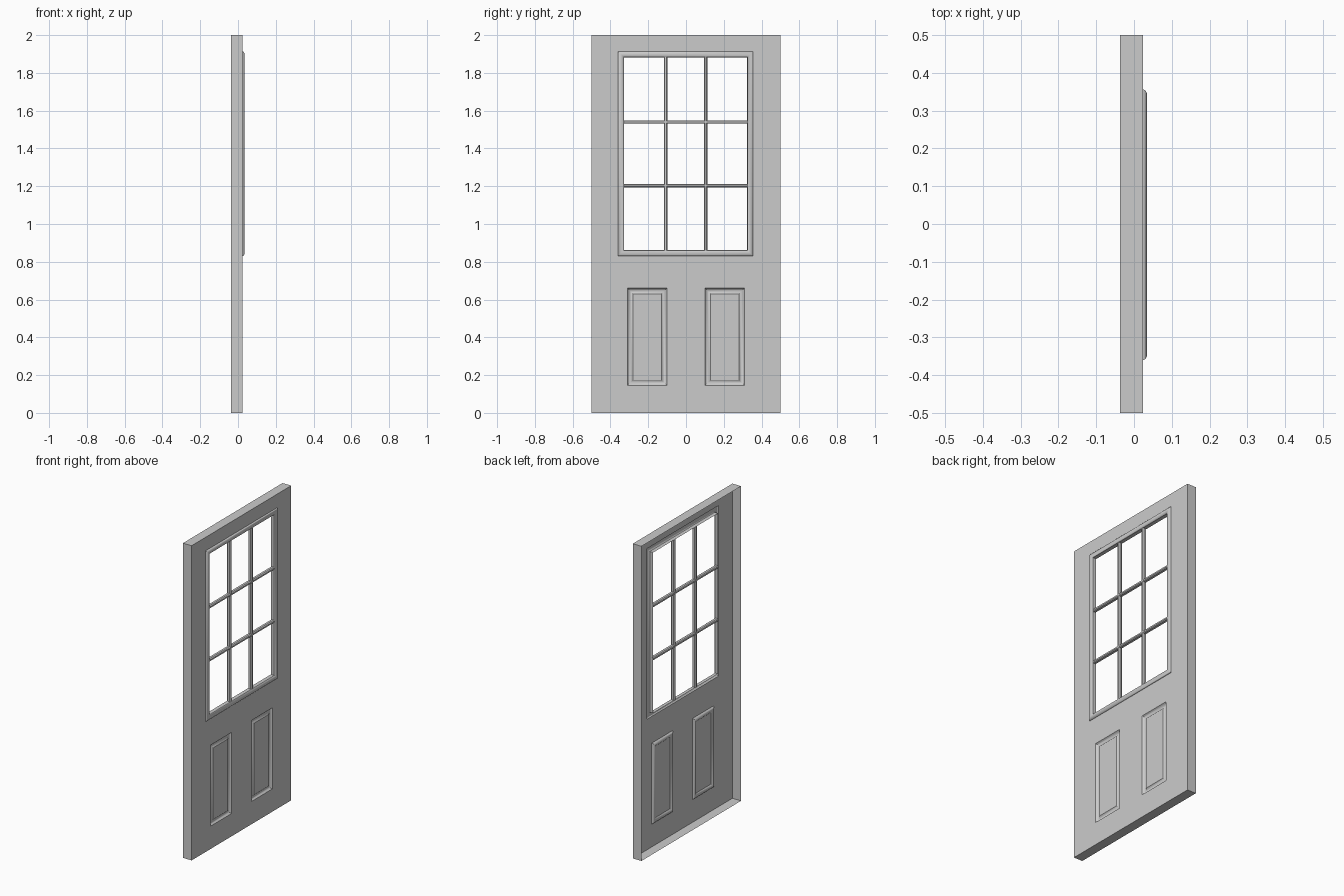
import bpy, bmesh

if "Cube" in bpy.data.objects:
    bpy.data.objects.remove(bpy.data.objects["Cube"])

BACK, FACE = -0.037, 0.024
WIN = (-0.36, 0.356, 0.83, 1.914)       # outer edge of window moulding
PANELS = [(-0.31, -0.10, 0.145, 0.66), (0.10, 0.31, 0.145, 0.66)]


def finish(bm, name, angle=0.6):
    bmesh.ops.remove_doubles(bm, verts=bm.verts, dist=1e-5)
    me = bpy.data.meshes.new(name)
    bm.to_mesh(me)
    bm.free()
    ob = bpy.data.objects.new(name, me)
    bpy.context.collection.objects.link(ob)
    bpy.ops.object.select_all(action='DESELECT')
    ob.select_set(True)
    bpy.context.view_layer.objects.active = ob
    bpy.ops.object.shade_smooth_by_angle(angle=angle)
    return ob


def rings(bm, rect, profile, cap=False):
    """Sweep an (inset, x) profile round a rectangle with mitred corners."""
    y0, y1, z0, z1 = rect
    prev = None
    for d, x in profile:
        ring = [bm.verts.new((x, y, z)) for y, z in (
            (y0 + d, z0 + d), (y1 - d, z0 + d), (y1 - d, z1 - d), (y0 + d, z1 - d))]
        if prev:
            for i in range(4):
                j = (i + 1) % 4
                bm.faces.new((prev[i], prev[j], ring[j], ring[i]))
        prev = ring
    if cap:
        bm.faces.new(prev)


# Door skin: front sheet with openings and side walls, open at the back
bm = bmesh.new()
holes = [WIN] + PANELS
ys = sorted({-0.5, 0.5} | {v for h in holes for v in h[:2]})
zs = sorted({0.0, 2.0} | {v for h in holes for v in h[2:]})
for ya, yb in zip(ys, ys[1:]):
    for za, zb in zip(zs, zs[1:]):
        cy, cz = (ya + yb) / 2, (za + zb) / 2
        if any(h[0] < cy < h[1] and h[2] < cz < h[3] for h in holes):
            continue
        bm.faces.new([bm.verts.new((FACE, y, z)) for y, z in
                      ((ya, za), (yb, za), (yb, zb), (ya, zb))])
rings(bm, (-0.5, 0.5, 0, 2), [(0, BACK), (0, FACE)])
finish(bm, "door_skin")

# Lower pressed panels: groove with raised field
for n, rect in enumerate(PANELS):
    bm = bmesh.new()
    rings(bm, rect, [(0, FACE), (0.005, 0.017), (0.011, 0.013), (0.017, 0.012),
                     (0.022, 0.014), (0.030, 0.021)], cap=True)
    finish(bm, f"panel_{n + 1}")

# Window moulding: rounded outside, stepping back into the opening
bm = bmesh.new()
rings(bm, WIN, [(0, FACE), (0.001, 0.028), (0.005, 0.032), (0.012, 0.035),
                (0.020, 0.035), (0.027, 0.032), (0.031, 0.027), (0.032, 0.004)])
finish(bm, "window_frame")


# Glazing bars with chamfered edges
def bar(name, a, b, vertical):
    w = 0.009
    section = [(-w, 0.008), (-w / 2, 0.003), (w / 2, 0.003), (w, 0.008),
               (w, 0.022), (w / 2, 0.028), (-w / 2, 0.028), (-w, 0.022)]
    bm = bmesh.new()
    ends = []
    for t in b:
        ends.append([bm.verts.new((x, a + s, t) if vertical else (x, t, a + s))
                     for s, x in section])
    for i in range(8):
        j = (i + 1) % 8
        bm.faces.new((ends[0][i], ends[0][j], ends[1][j], ends[1][i]))
    for e in ends:
        bm.faces.new(e)
    bmesh.ops.recalc_face_normals(bm, faces=bm.faces)
    finish(bm, name)


open_y = (WIN[0] + 0.031, WIN[1] - 0.031)
open_z = (WIN[2] + 0.031, WIN[3] - 0.031)
for i, y in enumerate((-0.108, 0.104)):
    bar(f"vertical_bar_{i + 1}", y, open_z, True)
for i, z in enumerate((1.203, 1.54)):
    bar(f"horizontal_bar_{i + 1}", z, open_y, False)
